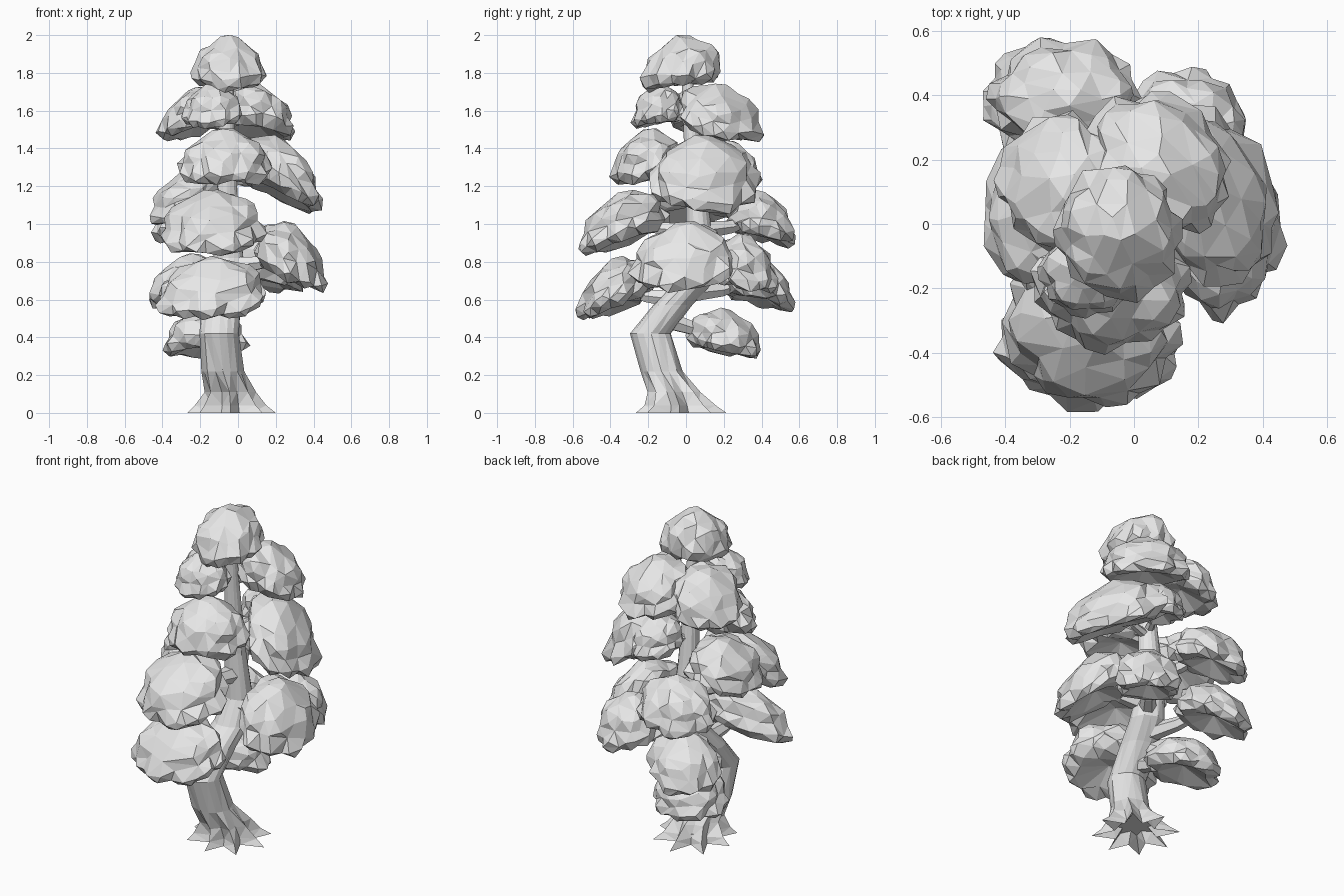
import bpy, bmesh, math, random
from mathutils import Vector, Matrix

random.seed(7)
cube = bpy.data.objects.get("Cube")
if cube:
    bpy.data.objects.remove(cube, do_unlink=True)

grey = bpy.data.materials.new("light_grey")
grey.use_nodes = True
grey.diffuse_color = (0.8, 0.8, 0.8, 1)
grey.node_tree.nodes["Principled BSDF"].inputs["Base Color"].default_value = (0.8, 0.8, 0.8, 1)


def finish(bm, name):
    bmesh.ops.recalc_face_normals(bm, faces=bm.faces)
    mesh = bpy.data.meshes.new(name)
    bm.to_mesh(mesh)
    bm.free()
    mesh.materials.append(grey)
    obj = bpy.data.objects.new(name, mesh)
    bpy.context.collection.objects.link(obj)
    return obj


def loft(name, rings):
    """Skin a list of closed rings of points and cap both ends."""
    bm = bmesh.new()
    loops = [[bm.verts.new(p) for p in ring] for ring in rings]
    for a, b in zip(loops, loops[1:]):
        for i in range(len(a)):
            j = (i + 1) % len(a)
            bm.faces.new((a[i], a[j], b[j], b[i]))
    bm.faces.new(loops[0])
    bm.faces.new(loops[-1])
    bmesh.ops.triangulate(bm, faces=bm.faces)
    return finish(bm, name)


# Bent trunk: x, y, z, radius, root flare
TRUNK = [
    (-.04, -.035, 0, .18, .32), (-.04, -.035, .04, .15, .26), (-.045, -.06, .11, .122, .13),
    (-.08, -.13, .22, .108, .04), (-.1, -.185, .42, .106, .02), (-.09, -.07, .57, .106, 0),
    (-.06, .03, .68, .1, 0), (-.05, .08, .82, .08, 0), (-.06, .06, 1.1, .06, 0),
    (-.06, .03, 1.5, .042, 0), (-.05, 0, 1.86, .025, 0),
]
HOLLOW = (-.04, -.04, .06, .1, .25)  # recess under the roots


def trunk_ring(x, y, z, radius, flare, sides=16, roots=8):
    ring = []
    for i in range(sides):
        a = math.tau * i / sides
        r = radius * (1 + flare * math.cos(roots * a)) * random.uniform(.95, 1.05)
        ring.append((x + r * math.cos(a), y + r * math.sin(a), z))
    return ring


loft("trunk", [trunk_ring(*row) for row in [HOLLOW] + TRUNK])


def trunk_at(z):
    for a, b in zip(TRUNK, TRUNK[1:]):
        if a[2] <= z <= b[2]:
            return Vector(a[:3]).lerp(Vector(b[:3]), (z - a[2]) / (b[2] - a[2]))
    return Vector(TRUNK[-1][:3])


def branch(name, start, end, radius, sides=6):
    middle = start.lerp(end, .5) - Vector((0, 0, .02))
    frame = (end - start).to_track_quat('Z', 'Y')
    rings = []
    for p, r in ((start, radius), (middle, radius * .7), (end, radius * .4)):
        rings.append([p + frame @ Vector((r * math.cos(math.tau * i / sides),
                                          r * math.sin(math.tau * i / sides), 0))
                      for i in range(sides)])
    loft(name, rings)


def clump_lobes():
    """Spheres around the rim and crown that give a pad its scalloped outline."""
    lobes = [(Vector((0, 0, .32)), .5)]
    for count, reach, height, size in ((10, .68, -.3, .33), (6, .4, .05, .5)):
        turn = random.random()
        for i in range(count):
            a = math.tau * (i + turn + random.uniform(-.2, .2)) / count
            r = reach * random.uniform(.9, 1.08)
            lobes.append((Vector((r * math.cos(a), r * math.sin(a),
                                  height + random.uniform(-.08, .08))), size))
    return lobes


def foliage(name, centre, size, tilt, yaw):
    """Lumpy dome with a shallow underside, drooping away from the trunk."""
    lobes = clump_lobes()
    bm = bmesh.new()
    bmesh.ops.create_icosphere(bm, subdivisions=4, radius=1)
    for v in bm.verts:
        d = v.co.normalized()
        reach = .74
        for c, a in lobes:
            along = d.dot(c)
            disc = a * a - c.length_squared + along * along
            if disc > 0:
                reach = max(reach, along + math.sqrt(disc))
        v.co = d * reach
        # Hollow the middle of the underside
        flat = math.hypot(v.co.x, v.co.y)
        if v.co.z < -.2:
            v.co.z = max(v.co.z, -.22 - .4 * min(1, flat / .7))
    # Fit the clump to its box, turn it, then droop it outwards
    low = [min(v.co[k] for v in bm.verts) for k in range(3)]
    high = [max(v.co[k] for v in bm.verts) for k in range(3)]
    turn = Matrix.Rotation(math.radians(yaw), 3, 'Z')
    out = centre - trunk_at(centre.z)
    out.z = 0
    out.normalize()
    for v in bm.verts:
        p = turn @ Vector([size[k] * (2 * (v.co[k] - low[k]) / (high[k] - low[k]) - 1)
                           for k in range(3)])
        p.z -= tilt * p.dot(out)
        v.co = p + centre
    obj = finish(bm, name)
    facets = obj.modifiers.new("facets", 'DECIMATE')
    facets.ratio = .14


# Foliage pads: name, centre, half size, droop, turn in degrees
PADS = [
    ("top_foliage", (-.05, -.03, 1.86), (.2, .21, .14), .12, 0),
    ("front_crown", (-.14, -.15, 1.635), (.16, .14, .11), .15, 0),
    ("right_crown", (-.23, .13, 1.6), (.2, .22, .12), .35, 0),
    ("left_crown", (.08, .19, 1.61), (.25, .2, .13), .28, -45),
    ("upper_front", (-.07, -.21, 1.365), (.25, .19, .14), .2, 0),
    ("upper_left", (.22, .11, 1.3), (.21, .31, .16), .5, 25),
    ("upper_back", (.04, .25, 1.33), (.16, .15, .11), .2, 0),
    ("middle_right", (-.28, .03, 1.16), (.19, .26, .12), .3, 0),
    ("middle_front", (-.13, -.33, 1.035), (.28, .23, .14), .35, -15),
    ("middle_back", (-.22, .4, 1.045), (.24, .18, .13), .25, 0),
    ("lower_left", (.28, -.02, .855), (.19, .28, .15), .4, 0),
    ("lower_back_left", (.15, .31, .81), (.2, .18, .14), .25, 0),
    ("lower_front", (-.14, -.375, .68), (.29, .21, .14), .35, 0),
    ("lower_back", (-.25, .385, .71), (.22, .19, .13), .3, 0),
    ("bottom_back", (-.17, .2, .435), (.23, .2, .12), .2, 0),
]

for name, centre, size, tilt, yaw in PADS:
    centre = Vector(centre)
    foliage(name + "_pad", centre, size, tilt, yaw)
    if name != "top_foliage":
        start = trunk_at(centre.z - .08 if centre.z > .6 else .5)
        branch(name + "_branch", start, centre, .055 if centre.z < 1.2 else .03)
